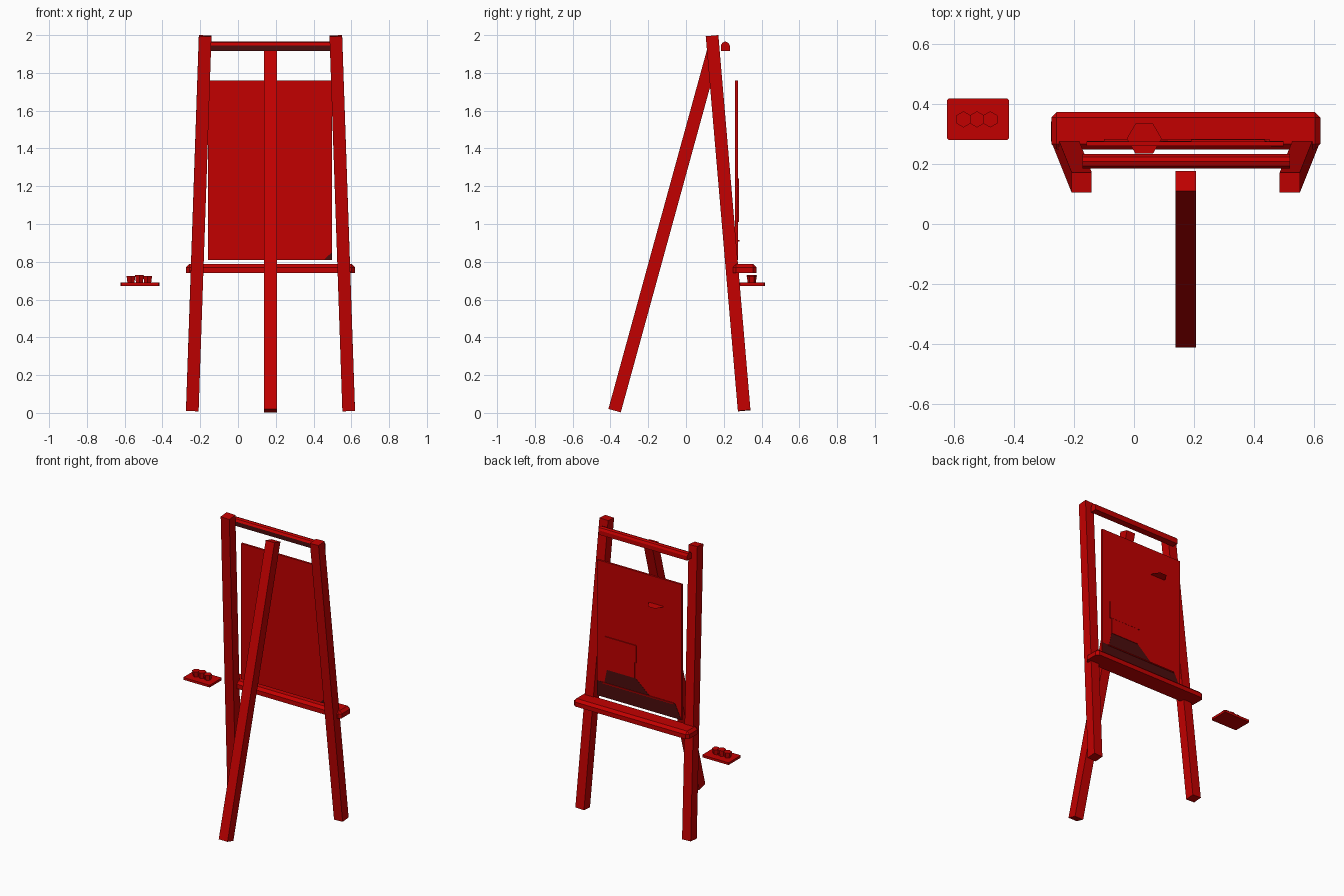
import bpy, bmesh
from mathutils import Vector, Matrix

cube = bpy.data.objects.get("Cube")
if cube:
    bpy.data.objects.remove(cube, do_unlink=True)


def paint(name, colour):
    mat = bpy.data.materials.new(name)
    mat.use_nodes = True
    mat.diffuse_color = colour
    mat.node_tree.nodes["Principled BSDF"].inputs["Base Color"].default_value = colour
    return mat


red = paint("red_paint", (0.54, 0, 0, 1))
dark = paint("dark_red_paint", (0.07, 0.004, 0.004, 1))


def finish(name, bm, mats=(red,)):
    mesh = bpy.data.meshes.new(name)
    bm.to_mesh(mesh)
    bm.free()
    for mat in mats:
        mesh.materials.append(mat)
    obj = bpy.data.objects.new(name, mesh)
    bpy.context.collection.objects.link(obj)


def box(name, lo, hi, bevel=0, levels=()):
    # Bevel only edges at the given levels: -1 bottom, 0 upright, 1 top
    lo, hi = Vector(lo), Vector(hi)
    bm = bmesh.new()
    bmesh.ops.create_cube(bm, size=1)
    edges = [e for e in bm.edges
             if round(e.verts[0].co.z + e.verts[1].co.z) in levels]
    bmesh.ops.scale(bm, vec=hi - lo, verts=bm.verts)
    bmesh.ops.translate(bm, vec=(lo + hi) / 2, verts=bm.verts)
    if edges:
        bmesh.ops.bevel(bm, geom=edges, offset=bevel, segments=1,
                        profile=0.5, affect='EDGES')
    finish(name, bm)


def beam(name, foot, top, width):
    # Square bar with ends cut at right angles to its length
    foot, top = Vector(foot), Vector(top)
    z = (top - foot).normalized()
    y = z.cross(Vector((1, 0, 0))).normalized()
    x = y.cross(z)
    turn = Matrix((x, y, z)).transposed().to_4x4()
    bm = bmesh.new()
    bmesh.ops.create_cube(bm, size=1)
    bmesh.ops.scale(bm, vec=(width, width, (top - foot).length), verts=bm.verts)
    bmesh.ops.transform(bm, matrix=Matrix.Translation((foot + top) / 2) @ turn, verts=bm.verts)
    finish(name, bm)


def prism(name, points, axis, length, dark_rule):
    # Extrude a flat outline; faces that meet the rule are dark
    bm = bmesh.new()
    start = bm.faces.new([bm.verts.new(p) for p in points])
    made = bmesh.ops.extrude_face_region(bm, geom=[start])["geom"]
    bmesh.ops.translate(bm, vec=Vector(axis) * length,
                        verts=[v for v in made if isinstance(v, bmesh.types.BMVert)])
    bmesh.ops.recalc_face_normals(bm, faces=bm.faces)
    for f in bm.faces:
        f.material_index = int(dark_rule(f.normal))
    finish(name, bm, (red, dark))


MID = 0.172

# Easel legs
for side, label in ((1, "left"), (-1, "right")):
    beam(label + "_leg", (MID + side * 0.414, 0.308, 0.012),
         (MID + side * 0.346, 0.138, 1.996), 0.067)
beam("rear_leg", (MID, -0.378, 0.012), (MID, 0.143, 1.91), 0.068)

# Top rail with rounded upper edges and a dark front
profile = [(0.184, 1.915), (0.232, 1.915), (0.232, 1.945), (0.223, 1.96),
           (0.208, 1.966), (0.193, 1.96), (0.184, 1.945)]
prism("top_rail", [(-0.172, y, z) for y, z in profile], (1, 0, 0), 0.69,
      lambda n: n.y < -0.9)

# Shelf and canvas
box("shelf", (-0.275, 0.248, 0.74), (0.62, 0.372, 0.789), 0.018, (0, 1))
box("canvas", (-0.158, 0.26, 0.81), (0.497, 0.275, 1.76))

# Painted scene: house, path, ground and sun
box("house_roof", (0.19, 0.275, 1.12), (0.435, 0.281, 1.24))
box("house_wall", (0.203, 0.275, 1.01), (0.422, 0.28, 1.12))
box("ground_line", (-0.1, 0.275, 0.908), (0.45, 0.283, 0.915))
shapes = {
    "path": (0.275, ((0.42, 1.01), (0.2, 1.01), (0.09, 0.915), (0.44, 0.915))),
    "ground": (0.275, ((0.497, 0.915), (-0.107, 0.915), (-0.156, 0.811), (0.497, 0.811))),
    "canvas_corner": (0.2585, ((0.455, 0.811), (0.497, 0.811), (0.497, 0.85))),
}
for name, (y, outline) in shapes.items():
    prism(name, [(x, y, z) for x, z in outline], (0, 1, 0), 0.0015, lambda n: True)
bm = bmesh.new()
bmesh.ops.create_circle(bm, cap_ends=True, segments=6, radius=0.058,
                        matrix=Matrix.Translation((0.034, 0.284, 1.57))
                        @ Matrix.Rotation(0.5236, 4, 'Z'))
finish("sun", bm)

# Paint board with three cups
box("paint_board", (-0.622, 0.28, 0.673), (-0.416, 0.417, 0.689), 0.005, (0,))
for i, x in enumerate((-0.567, -0.522, -0.478)):
    height = 0.043 if i == 1 else 0.038
    bm = bmesh.new()
    bmesh.ops.create_cone(bm, cap_ends=True, segments=6, radius1=0.021,
                          radius2=0.027, depth=height)
    bmesh.ops.translate(bm, vec=(x, 0.348, 0.688 + height / 2), verts=bm.verts)
    finish("paint_cup_%d" % (i + 1), bm)
